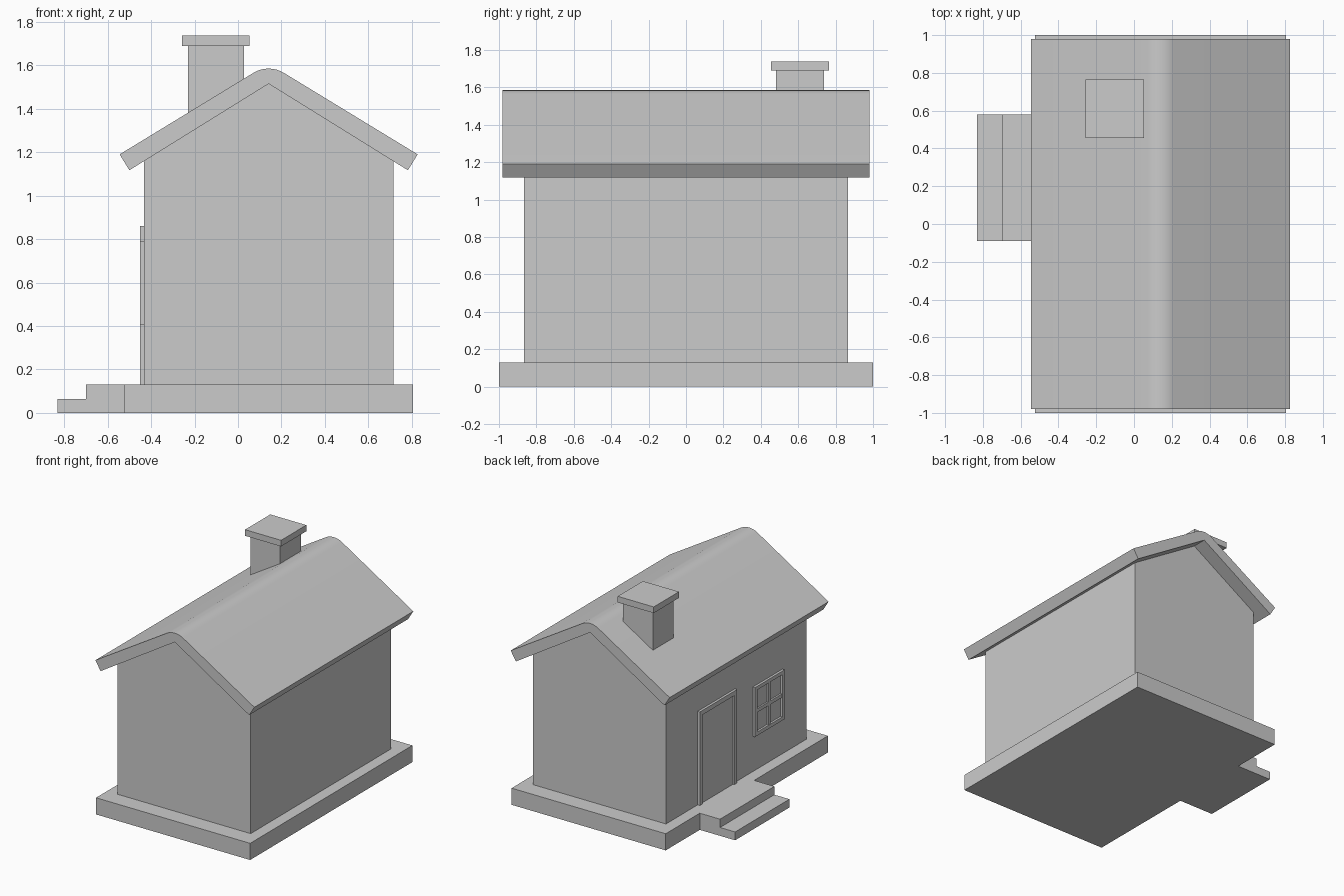
import bpy, bmesh, math
from mathutils import Vector

if "Cube" in bpy.data.objects:
    bpy.data.objects.remove(bpy.data.objects["Cube"])


def finish(name, bm):
    bmesh.ops.recalc_face_normals(bm, faces=bm.faces)
    me = bpy.data.meshes.new(name)
    bm.to_mesh(me)
    bm.free()
    ob = bpy.data.objects.new(name, me)
    bpy.context.collection.objects.link(ob)
    return ob


def add_box(bm, x0, x1, y0, y1, z0, z1):
    verts = bmesh.ops.create_cube(bm, size=1)["verts"]
    for v in verts:
        v.co = Vector(((x0 + x1) / 2 + v.co.x * (x1 - x0),
                       (y0 + y1) / 2 + v.co.y * (y1 - y0),
                       (z0 + z1) / 2 + v.co.z * (z1 - z0)))


def boxes(name, *specs):
    bm = bmesh.new()
    for s in specs:
        add_box(bm, *s)
    return finish(name, bm)


def prism(name, profile, y0, y1):
    """Extrude an (x, z) profile along y."""
    bm = bmesh.new()
    face = bm.faces.new([bm.verts.new((x, y0, z)) for x, z in profile])
    ext = bmesh.ops.extrude_face_region(bm, geom=[face])["geom"]
    bmesh.ops.translate(bm, vec=(0, y1 - y0, 0),
                        verts=[g for g in ext if isinstance(g, bmesh.types.BMVert)])
    return finish(name, bm)


RIDGE = 0.141          # x of the ridge line
WALL = -0.433          # outer face of the wall with the door
FRONT = -0.452         # front of the door and window frames

# Foundation and steps
boxes("foundation", (-0.525, 0.805, -1, 1, 0, 0.13))
prism("steps", [(-0.525, 0), (-0.83, 0), (-0.83, 0.065), (-0.70, 0.065),
                (-0.70, 0.13), (-0.525, 0.13)], -0.09, 0.58)

# Walls with gables
prism("walls", [(WALL, 0.13), (0.715, 0.13), (0.715, 1.165),
                (RIDGE, 1.522), (WALL, 1.165)], -0.865, 0.865)

# Roof with a rounded ridge
slope = math.atan(0.61)
radius = 0.07 / math.sin(slope)
centre = 1.608 - radius / math.cos(slope)
steps = 8
profile = [(RIDGE - 0.641, 1.117), (RIDGE - 0.686, 1.19)]
for i in range(steps + 1):
    a = slope * (2 * i / steps - 1)
    profile.append((RIDGE + radius * math.sin(a), centre + radius * math.cos(a)))
profile += [(RIDGE + 0.686, 1.19), (RIDGE + 0.641, 1.117), (RIDGE, 1.515)]
roof = prism("roof", profile, -0.98, 0.98)
bpy.context.view_layer.objects.active = roof
roof.select_set(True)
bpy.ops.object.shade_smooth_by_angle(angle=math.radians(30))

# Chimney and cap
boxes("chimney", (-0.23, 0.027, 0.48, 0.737, 1.25, 1.69))
boxes("chimney_cap", (-0.257, 0.054, 0.454, 0.765, 1.69, 1.738))


def frame(name, y0, y1, z0, z1, w, sill=True, cross=False):
    """Raised frame on the door wall, optionally with a sill and glazing bars."""
    bars = [(FRONT, WALL + 0.01, y0, y0 + w, z0, z1),
            (FRONT, WALL + 0.01, y1 - w, y1, z0, z1),
            (FRONT, WALL + 0.01, y0 + w, y1 - w, z1 - w, z1)]
    if sill:
        bars.append((FRONT, WALL + 0.01, y0 + w, y1 - w, z0, z0 + w))
    if cross:
        ym, zm, h = (y0 + y1) / 2, (z0 + z1) / 2, w / 2
        bars += [(FRONT + 0.003, WALL + 0.01, ym - h, ym + h, z0 + w, z1 - w),
                 (FRONT + 0.003, WALL + 0.01, y0 + w, ym - h, zm - h, zm + h),
                 (FRONT + 0.003, WALL + 0.01, ym + h, y1 - w, zm - h, zm + h)]
    return boxes(name, *bars)


# Door
frame("door_frame", 0.015, 0.475, 0.13, 0.86, 0.035, sill=False)
boxes("door", (WALL - 0.007, WALL + 0.01, 0.05, 0.44, 0.13, 0.825))

# Window
frame("window_frame", -0.57, -0.205, 0.405, 0.79, 0.028, cross=True)
boxes("window_pane", (WALL - 0.003, WALL + 0.01, -0.545, -0.23, 0.43, 0.765))
